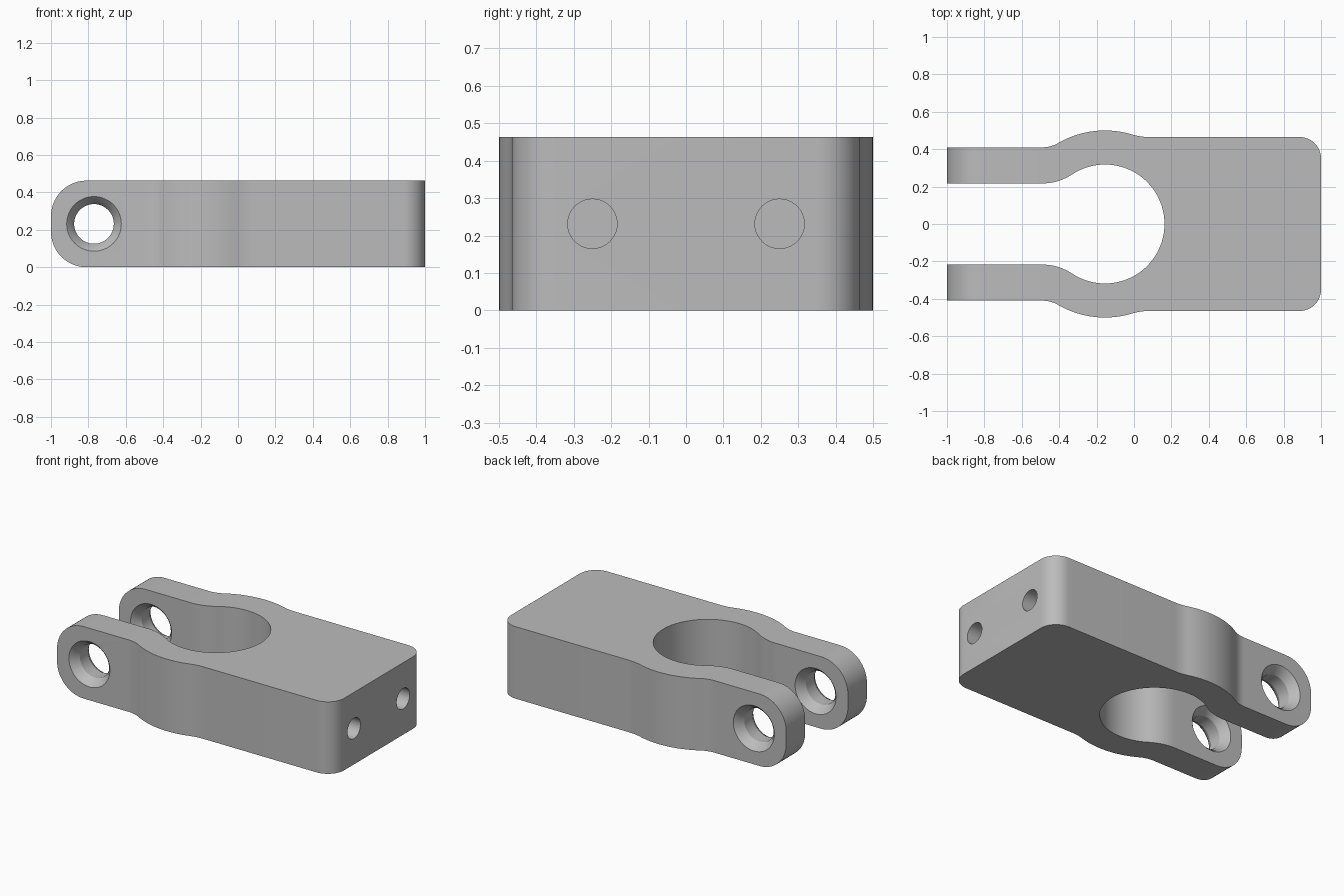
import bpy, bmesh, math
from mathutils import Matrix, Vector

if "Cube" in bpy.data.objects:
    bpy.data.objects.remove(bpy.data.objects["Cube"], do_unlink=True)

HEIGHT = 0.463
MID = HEIGHT / 2
BORE_X = -0.155

steel = bpy.data.materials.new("grey_steel")
steel.use_nodes = True
GREY = (0.5, 0.5, 0.5, 1)
steel.diffuse_color = GREY
steel.node_tree.nodes["Principled BSDF"].inputs["Base Color"].default_value = GREY


def arc(cx, cy, r, start, end, n):
    """Points on an arc, angles in degrees."""
    angles = [math.radians(start + (end - start) * i / n) for i in range(n + 1)]
    return [(cx + r * math.cos(a), cy + r * math.sin(a)) for a in angles]


def blend(r_main, x, y):
    """Radius and direction of the fillet joining the round boss to a line at y."""
    dx = x - BORE_X
    r = (dx * dx + y * y - r_main * r_main) / (2 * (r_main - y))
    return r, math.degrees(math.atan2(y + r, dx))


def make_object(name, bm):
    bmesh.ops.recalc_face_normals(bm, faces=bm.faces)
    mesh = bpy.data.meshes.new(name)
    bm.to_mesh(mesh)
    bm.free()
    mesh.materials.append(steel)
    obj = bpy.data.objects.new(name, mesh)
    bpy.context.collection.objects.link(obj)
    return obj


def lathe(name, profile, matrix, n=64):
    """Closed turned solid from (distance along axis, radius) pairs."""
    bm = bmesh.new()
    rings = [[bm.verts.new(matrix @ Vector((x, y, d))) for x, y in arc(0, 0, r, 0, 360, n)[:-1]]
             for d, r in profile]
    for a, b in zip(rings, rings[1:]):
        for i in range(n):
            j = (i + 1) % n
            bm.faces.new((a[i], a[j], b[j], b[i]))
    bm.faces.new(rings[0])
    bm.faces.new(rings[-1])
    return make_object(name, bm)


# Half outline of the clevis, from the bore round to the outer corner
BORE_R, BOSS_R = 0.318, 0.5
LEG_IN, LEG_OUT, SIDE = 0.217, 0.41, 0.465
r1, a1 = blend(BORE_R, -0.49, LEG_IN)
r2, a2 = blend(BOSS_R, -0.49, LEG_OUT)
r3, a3 = blend(BOSS_R, 0.08, SIDE)
CORNER = 0.115
half = arc(BORE_X, 0, BORE_R, 0, a1, 40)
half += arc(-0.49, LEG_IN + r1, r1, a1 - 180, -90, 12)[1:]
half += [(-1, LEG_IN), (-1, LEG_OUT)]
half += arc(-0.49, LEG_OUT + r2, r2, -90, a2 - 180, 12)
half += arc(BORE_X, 0, BOSS_R, a2, a3, 20)[1:]
half += arc(0.08, SIDE + r3, r3, a3 - 180, -90, 8)[1:]
half += arc(1 - CORNER, SIDE - CORNER, CORNER, 90, 0, 12)
outline = half + [(x, -y) for x, y in reversed(half[1:])]

# Body: extruded outline with rounded leg tips
bm = bmesh.new()
base = bm.faces.new([bm.verts.new((x, y, 0)) for x, y in outline])
top = bmesh.ops.extrude_face_region(bm, geom=[base])["geom"]
bmesh.ops.translate(bm, verts=[v for v in top if isinstance(v, bmesh.types.BMVert)],
                    vec=(0, 0, HEIGHT))
tips = [e for e in bm.edges
        if all(v.co.x < -0.999 for v in e.verts)
        and abs(e.verts[0].co.z - e.verts[1].co.z) < 0.001]
bmesh.ops.bevel(bm, geom=tips, offset=0.19, segments=14, profile=0.5, affect='EDGES')
body = make_object("clevis_body", bm)

# Cutters: countersunk pin holes in the legs and blind bolt holes in the end
cutters = []
w = (LEG_OUT - LEG_IN) / 2
side = [(w + 0.02, 0.165), (w, 0.146), (w - 0.02, 0.126), (w - 0.055, 0.106)]
pin_profile = [(-d, r) for d, r in side] + side[::-1]
for s, label in ((1, "back"), (-1, "front")):
    pin = Matrix.Translation((-0.77, s * (LEG_IN + w), MID)) @ Matrix.Rotation(math.pi / 2, 4, 'X')
    cutters.append(lathe("pin_hole_cutter_" + label, pin_profile, pin))
    bolt = Matrix.Translation((1, s * 0.25, MID)) @ Matrix.Rotation(math.pi / 2, 4, 'Y')
    cutters.append(lathe("bolt_hole_cutter_" + label, [(-0.4, 0.066), (0.05, 0.066)], bolt, 40))

bpy.context.view_layer.objects.active = body
for cutter in cutters:
    mod = body.modifiers.new("hole", 'BOOLEAN')
    mod.operation = 'DIFFERENCE'
    mod.solver = 'EXACT'
    mod.object = cutter
    bpy.ops.object.modifier_apply(modifier=mod.name)
    bpy.data.objects.remove(cutter, do_unlink=True)

# Smooth curved walls, crisp edges
bpy.ops.object.select_all(action='DESELECT')
body.select_set(True)
bpy.ops.object.shade_smooth_by_angle(angle=math.radians(20))
